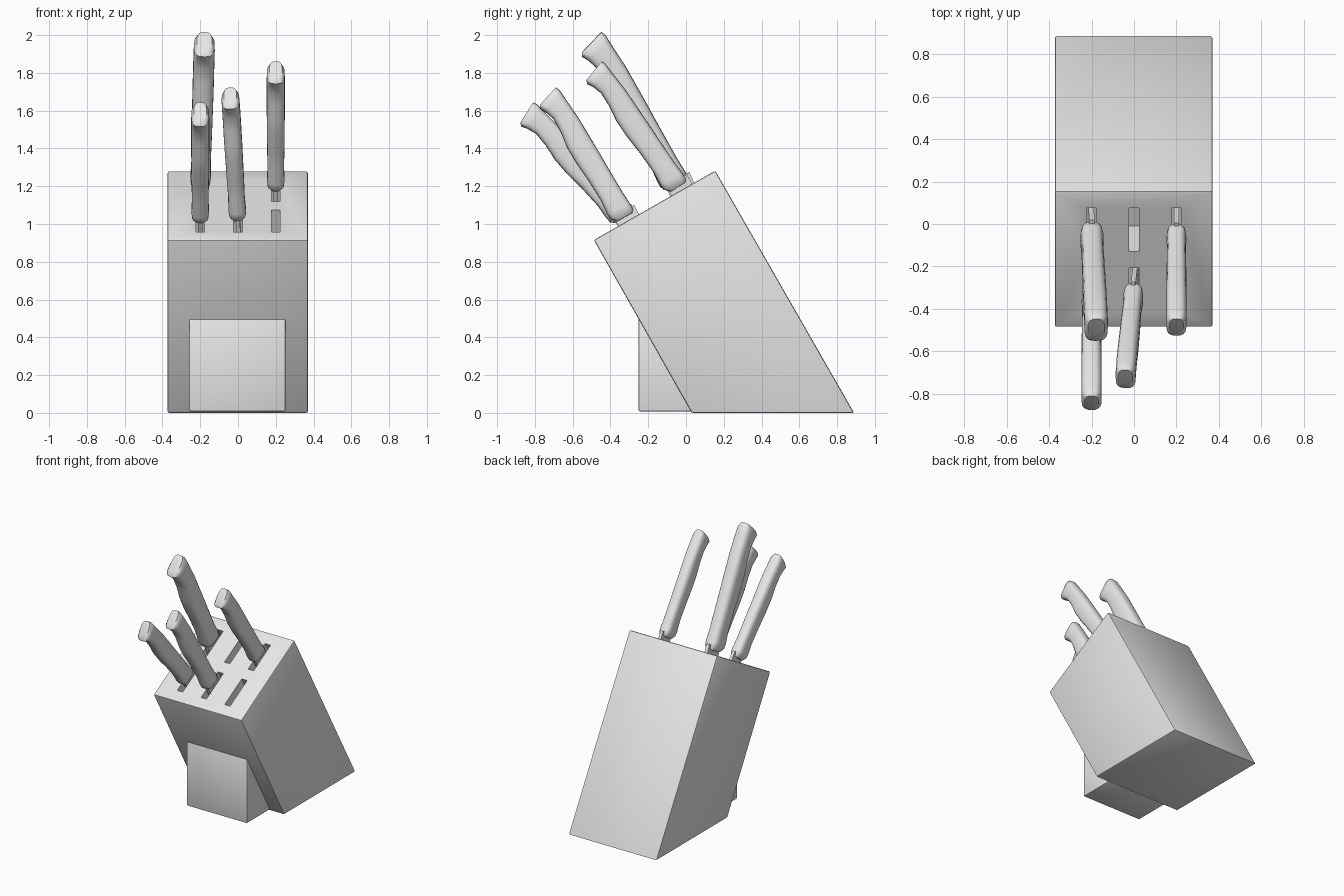
import bpy, bmesh, math
from mathutils import Matrix, Vector

cube = bpy.data.objects.get("Cube")
if cube:
    bpy.data.objects.remove(cube)

grey = bpy.data.materials.new("light_grey")
grey.use_nodes = True
grey.diffuse_color = (0.8, 0.8, 0.8, 1)
grey.node_tree.nodes["Principled BSDF"].inputs["Base Color"].default_value = (0.8, 0.8, 0.8, 1)

TILT = math.radians(29.7)
BACK_ROW = (-0.027, 1.176)
FRONT_ROW = (-0.31, 1.015)


def make(name, bm, matrix=Matrix()):
    """Turn a bmesh into an object carrying the shared material."""
    bmesh.ops.recalc_face_normals(bm, faces=bm.faces)
    mesh = bpy.data.meshes.new(name)
    bm.to_mesh(mesh)
    bm.free()
    mesh.materials.append(grey)
    obj = bpy.data.objects.new(name, mesh)
    obj.matrix_world = matrix
    bpy.context.collection.objects.link(obj)
    return obj


def activate(obj):
    bpy.ops.object.select_all(action='DESELECT')
    obj.select_set(True)
    bpy.context.view_layer.objects.active = obj


def smooth(obj, angle=40):
    activate(obj)
    bpy.ops.object.shade_smooth_by_angle(angle=math.radians(angle))


def prism(name, profile, x0, x1, bevel):
    """Extrude a side profile (y, z) across x and round its edges."""
    bm = bmesh.new()
    face = bm.faces.new([bm.verts.new((x0, y, z)) for y, z in profile])
    out = bmesh.ops.extrude_face_region(bm, geom=[face])
    moved = [v for v in out["geom"] if isinstance(v, bmesh.types.BMVert)]
    bmesh.ops.translate(bm, verts=moved, vec=(x1 - x0, 0, 0))
    bmesh.ops.recalc_face_normals(bm, faces=bm.faces)
    bmesh.ops.bevel(bm, geom=bm.edges[:], offset=bevel, segments=2,
                    profile=0.5, affect='EDGES')
    return make(name, bm)


def add_box(bm, low, high):
    size = Vector(high) - Vector(low)
    centre = (Vector(high) + Vector(low)) / 2
    bmesh.ops.create_cube(bm, size=1, matrix=Matrix.Translation(centre) @ Matrix.Diagonal((*size, 1)))


def slot_frame(x, row):
    """Frame on the sloped top: local y runs up the slope, z along the blade."""
    return Matrix.Translation((x, *row)) @ Matrix.Rotation(TILT, 4, 'X')


# Leaning block and the wedge that props it up
block = prism("block", [(0.03, 0), (0.89, 0), (0.155, 1.282), (-0.488, 0.915)], -0.373, 0.37, 0.01)
stand = prism("stand", [(-0.252, 0.008), (0.06, 0.008), (-0.2, 0.5), (-0.252, 0.5)], -0.258, 0.252, 0.008)

# Six blade slots cut into the sloped top
for row in (BACK_ROW, FRONT_ROW):
    for x in (-0.2, 0, 0.2):
        bm = bmesh.new()
        add_box(bm, (-0.023, -0.118, -0.24), (0.023, 0.118, 0.1))
        cutter = make("slot_cutter", bm, slot_frame(x, row))
        cutter.hide_render = True
        activate(block)
        cut = block.modifiers.new("slot", 'BOOLEAN')
        cut.operation = 'DIFFERENCE'
        cut.solver = 'EXACT'
        cut.object = cutter
        bpy.ops.object.modifier_apply(modifier=cut.name)
        bpy.data.objects.remove(cutter)
smooth(block, 35)
smooth(stand, 35)

# Handle stations: belly (y, z), spine (y, z), half width
STATIONS = [
    ((-0.05, 0.022), (0.045, 0.027), 0.028),
    ((-0.077, 0.05), (0.056, 0.045), 0.044),
    ((-0.08, 0.08), (0.054, 0.075), 0.047),
    ((-0.078, 0.16), (0.045, 0.15), 0.044),
    ((-0.09, 0.28), (0.035, 0.28), 0.046),
    ((-0.108, 0.4), (0.026, 0.41), 0.047),
    ((-0.114, 0.49), (0.018, 0.51), 0.048),
    ((-0.108, 0.58), (0.01, 0.61), 0.048),
    ((-0.112, 0.66), (-0.003, 0.7), 0.048),
    ((-0.133, 0.71), (-0.01, 0.75), 0.048),
    ((-0.152, 0.738), (-0.014, 0.782), 0.047),
    ((-0.143, 0.757), (-0.025, 0.803), 0.034),
]
SIDES = 20


def rounded(v):
    return math.copysign(abs(v) ** 0.65, v)


def knife(name, x, row, scale, pitch, roll):
    frame = (slot_frame(x, row) @ Matrix.Rotation(math.radians(pitch), 4, 'X')
             @ Matrix.Rotation(math.radians(roll), 4, 'Y') @ Matrix.Scale(scale, 4))
    # Lofted handle
    bm = bmesh.new()
    rings = []
    for belly, spine, half in STATIONS:
        belly, spine = Vector((0, *belly)), Vector((0, *spine))
        ring = []
        for i in range(SIDES):
            a = math.tau * i / SIDES
            p = belly.lerp(spine, 0.5 + 0.5 * rounded(math.cos(a)))
            p.x = half * rounded(math.sin(a))
            ring.append(bm.verts.new(p))
        rings.append(ring)
    for low, high in zip(rings, rings[1:]):
        for i in range(SIDES):
            j = (i + 1) % SIDES
            bm.faces.new((low[i], low[j], high[j], high[i]))
    bm.faces.new(rings[0])
    bm.faces.new(rings[-1])
    smooth(make(name + "_handle", bm, frame), 50)
    # Thin blade running down into the slot
    bm = bmesh.new()
    add_box(bm, (-0.011, -0.055, -0.19), (0.011, 0.07, 0.06))
    make(name + "_blade", bm, frame)


knife("large_knife", -0.2, BACK_ROW, 1.17, -4.9, 1.4)
knife("back_left_knife", 0.2, BACK_ROW, 1, 0, 0)
knife("front_middle_knife", 0, FRONT_ROW, 1, -3.4, -3)
knife("front_right_knife", -0.2, FRONT_ROW, 1, 7, 0)
